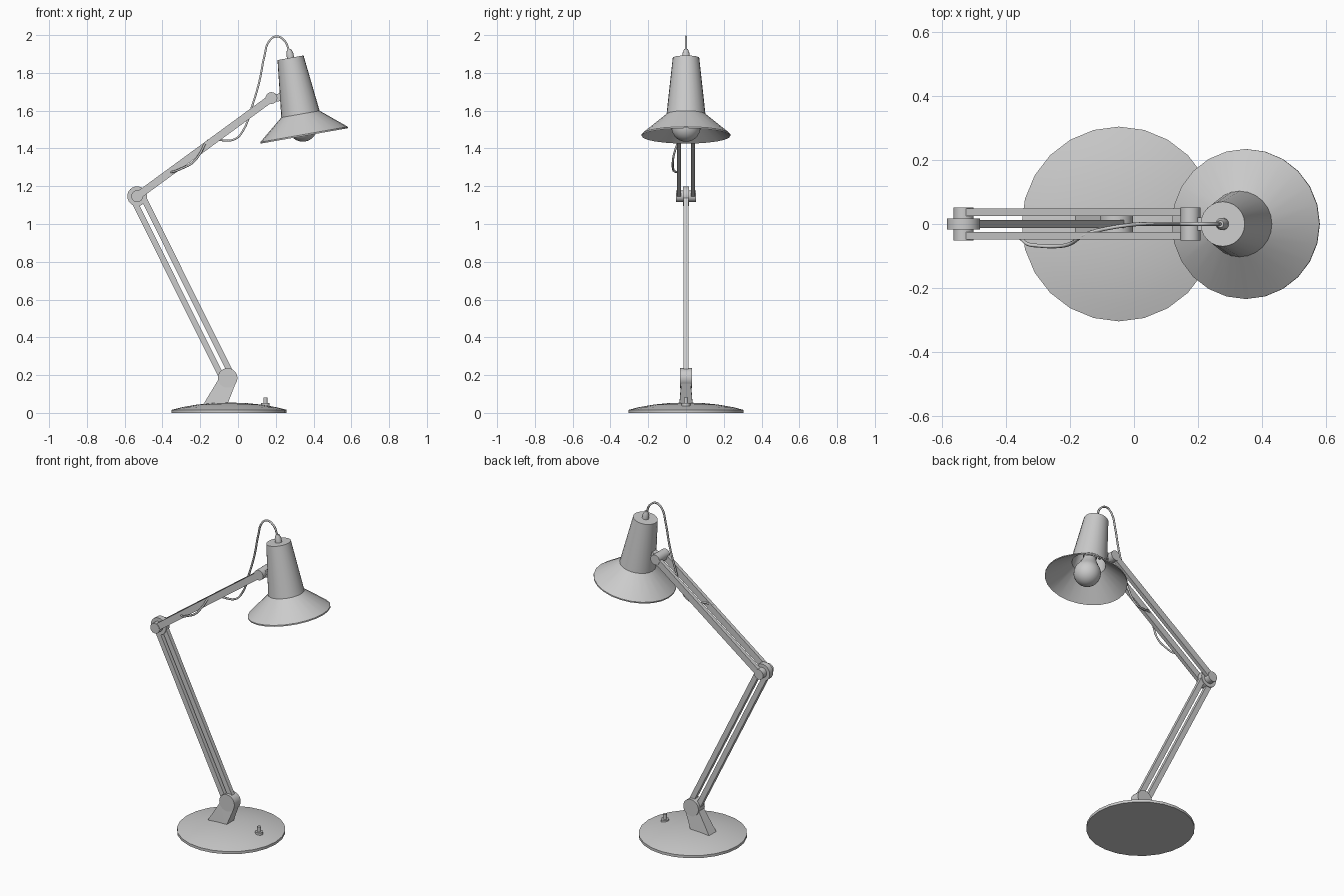
import bpy, bmesh
from math import radians, sin, cos, pi
from mathutils import Vector, Matrix

if "Cube" in bpy.data.objects:
    bpy.data.objects.remove(bpy.data.objects["Cube"])


def finish(name, bm, matrix=Matrix(), smooth=False):
    bmesh.ops.remove_doubles(bm, verts=bm.verts, dist=1e-5)
    bmesh.ops.recalc_face_normals(bm, faces=bm.faces)
    mesh = bpy.data.meshes.new(name)
    bm.to_mesh(mesh)
    bm.free()
    ob = bpy.data.objects.new(name, mesh)
    bpy.context.collection.objects.link(ob)
    ob.matrix_world = matrix
    if smooth:
        bpy.ops.object.select_all(action='DESELECT')
        ob.select_set(True)
        bpy.context.view_layer.objects.active = ob
        bpy.ops.object.shade_smooth_by_angle(angle=radians(30))
    return ob


def lathe(name, profile, matrix=Matrix(), seg=24, closed=False):
    """Revolve (radius, height) points around local z."""
    bm = bmesh.new()
    rings = [[bm.verts.new((r * cos(2 * pi * i / seg), r * sin(2 * pi * i / seg), z))
              for i in range(seg)] for r, z in profile]
    pairs = list(zip(rings, rings[1:]))
    if closed:
        pairs.append((rings[-1], rings[0]))
    for a, b in pairs:
        for i in range(seg):
            j = (i + 1) % seg
            bm.faces.new((a[i], a[j], b[j], b[i]))
    return finish(name, bm, matrix, True)


def pin(name, x, z, r, half):
    """Cylinder lying along y."""
    m = Matrix.Translation((x, 0, z)) @ Matrix.Rotation(pi / 2, 4, 'X')
    return lathe(name, [(0, -half), (r, -half), (r, half), (0, half)], m)


def bar(name, a, b, depth, width, side=0, y=0):
    """Box beam between two (x, z) points, shifted sideways or in y."""
    a, b = Vector((a[0], y, a[1])), Vector((b[0], y, b[1]))
    d = (b - a).normalized()
    n = Vector((d.z, 0, -d.x))
    m = Matrix((n, (0, 1, 0), -d)).transposed().to_4x4()
    m.translation = (a + b) / 2 + n * side
    bm = bmesh.new()
    bmesh.ops.create_cube(bm, size=1)
    bmesh.ops.scale(bm, verts=bm.verts, vec=(depth, width, (b - a).length))
    return finish(name, bm, m)


# Base plate and switch
BX = -0.047
lathe("base", [(0, 0), (0.305, 0), (0.305, 0.016), (0.25, 0.03), (0.17, 0.044),
               (0.09, 0.052), (0, 0.055)], Matrix.Translation((BX, 0, 0)))
lathe("switch", [(0, 0.03), (0.023, 0.03), (0.023, 0.052), (0.011, 0.052),
                 (0.011, 0.082), (0, 0.082)], Matrix.Translation((0.145, 0, 0)), 16)

# Tapered foot bracket
bm = bmesh.new()
for x, z, y in [(-0.19, 0.035, 0.036), (-0.06, 0.035, 0.036),
                (-0.013, 0.155, 0.025), (-0.103, 0.178, 0.025)]:
    bm.verts.new((x, -y, z))
    bm.verts.new((x, y, z))
bmesh.ops.convex_hull(bm, input=bm.verts)
finish("foot_bracket", bm)

# Joints
FOOT, ELBOW, HEAD = (-0.055, 0.185), (-0.534, 1.147), (0.177, 1.667)
pin("foot_joint", *FOOT, 0.052, 0.031)
pin("elbow_disc", *ELBOW, 0.052, 0.017)
pin("elbow_pin", *ELBOW, 0.031, 0.052)
pin("head_pin", *HEAD, 0.031, 0.052)

# Paired arm bars
for s, tag in ((-1, "a"), (1, "b")):
    bar("lower_arm_" + tag, FOOT, ELBOW, 0.031, 0.026, side=s * 0.026)
    bar("upper_arm_" + tag, ELBOW, HEAD, 0.04, 0.023, y=s * 0.037)
bar("head_link", HEAD, (0.245, 1.672), 0.04, 0.04)

# Shade, tilted ten degrees, local origin at the top centre
tilt = Matrix.Translation((0.278, 0, 1.88)) @ Matrix.Rotation(radians(-10), 4, 'Y')
lathe("shade", [(0, 0), (0.07, 0), (0.103, -0.303), (0.235, -0.412), (0.235, -0.42),
                (0.096, -0.308), (0.064, -0.007), (0, -0.007)], tilt)
lathe("cord_grip", [(0, -0.01), (0.019, -0.01), (0.019, 0.022), (0.011, 0.045),
                    (0, 0.045)], tilt, 16)
lathe("socket", [(0, -0.005), (0.04, -0.005), (0.04, -0.26), (0, -0.26)], tilt)

# Bulb
dome = [(0.077 * cos(radians(a)), -0.373 + 0.077 * sin(radians(a)))
        for a in range(-90, 41, 13)]
lathe("bulb", dome + [(0.045, -0.295), (0.035, -0.27), (0.033, -0.24), (0, -0.24)], tilt)

# Cord
path = [(0.27, 0, 1.92), (0.245, 0, 1.972), (0.2, 0, 1.993), (0.163, 0, 1.965),
        (0.14, 0, 1.89), (0.112, 0, 1.75), (0.075, 0, 1.625), (0.03, 0, 1.5),
        (-0.015, -0.003, 1.45), (-0.08, -0.013, 1.443), (-0.13, -0.025, 1.452),
        (-0.165, -0.04, 1.435), (-0.2, -0.062, 1.375), (-0.24, -0.07, 1.325),
        (-0.3, -0.068, 1.293), (-0.335, -0.062, 1.279), (-0.355, -0.045, 1.274)]
cu = bpy.data.curves.new("cord", 'CURVE')
cu.dimensions = '3D'
cu.bevel_depth = 0.006
cu.bevel_resolution = 1
cu.resolution_u = 5
cu.use_fill_caps = True
sp = cu.splines.new('BEZIER')
sp.bezier_points.add(len(path) - 1)
for p, co in zip(sp.bezier_points, path):
    p.co = co
    p.handle_left_type = p.handle_right_type = 'AUTO'
bpy.context.collection.objects.link(bpy.data.objects.new("cord", cu))
